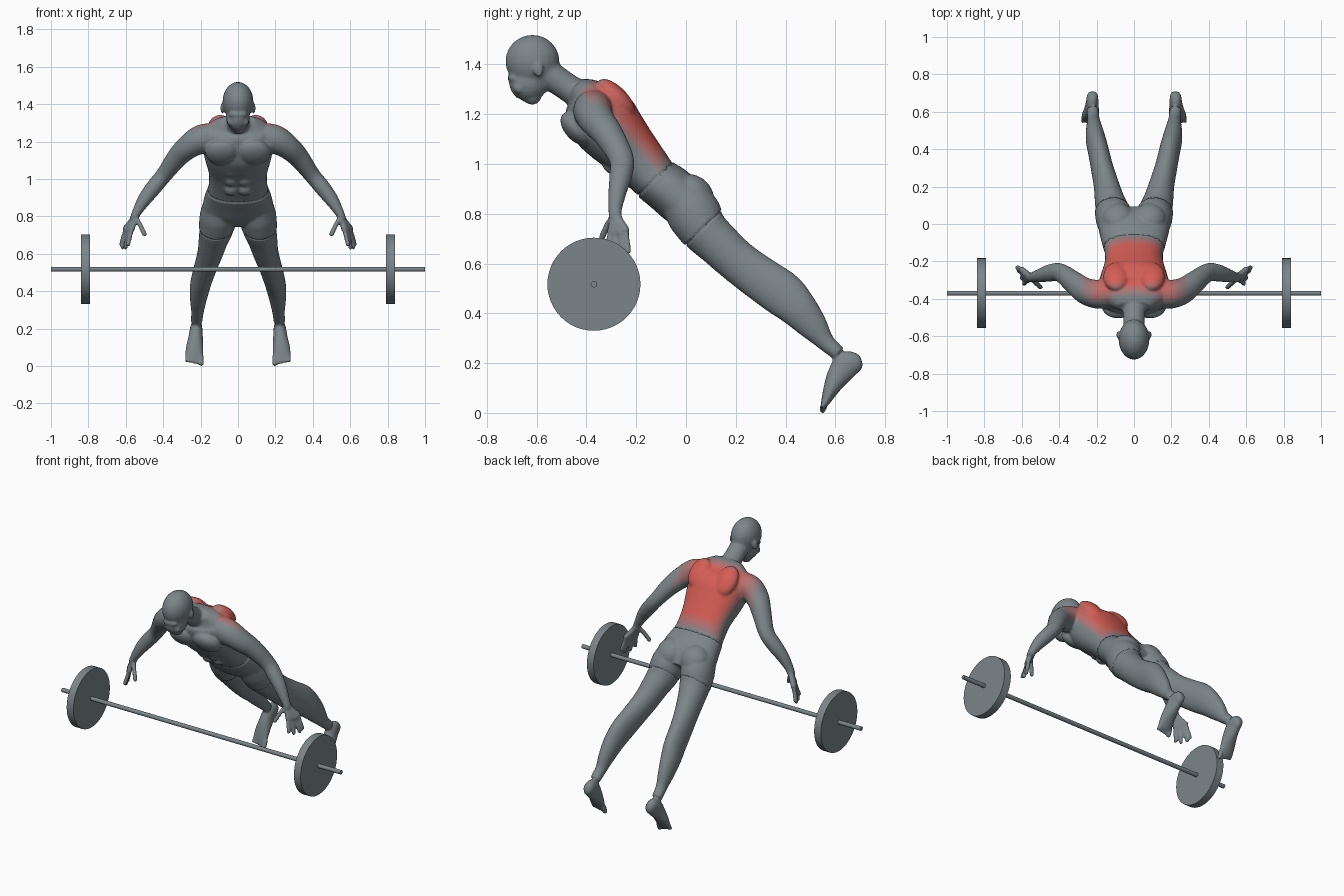
import bpy
import bmesh
import math
from mathutils import Matrix, Vector

if "Cube" in bpy.data.objects:
    bpy.data.objects.remove(bpy.data.objects["Cube"])

# The body leans: "along" runs from shoulders to heels, "out" points out of the back
SIDE = Vector((1, 0, 0))
ALONG = Vector((0, 0.7, -0.714)).normalized()
OUT = SIDE.cross(ALONG)
LEAN = Matrix((SIDE, ALONG, OUT)).transposed().to_4x4()
bm = bmesh.new()


def lean_point(x, t, s):
    return SIDE * x + ALONG * t + OUT * s


def blend(rows, i, f):
    """Smooth interpolation between row i and row i + 1."""
    last = len(rows) - 1
    a, b, c, d = (rows[min(max(k, 0), last)] for k in range(i - 1, i + 3))
    return [q + 0.5 * f * (r - p + f * (2 * p - 5 * q + 4 * r - w + f * (3 * (q - r) + w - p)))
            for p, q, r, w in zip(a, b, c, d)]


def loft(rows, ref=SIDE, power=2.0, sides=24, steps=6):
    """Skin of oval rings; a row is x, y, z, radius along ref, radius across it."""
    path = [blend(rows, i, k / steps) for i in range(len(rows) - 1) for k in range(steps)]
    path.append(list(rows[-1]))
    centres = [Vector(p[:3]) for p in path]
    rings = []
    for i, p in enumerate(path):
        tangent = (centres[min(i + 1, len(path) - 1)] - centres[max(i - 1, 0)]).normalized()
        u = (ref - tangent * ref.dot(tangent)).normalized()
        v = tangent.cross(u)
        ring = []
        for k in range(sides):
            c, s = (g(math.tau * k / sides) for g in (math.cos, math.sin))
            c, s = (math.copysign(abs(n) ** (2 / power), n) for n in (c, s))
            ring.append(bm.verts.new(centres[i] + u * c * p[3] + v * s * p[4]))
        rings.append(ring)
    for lower, upper in zip(rings, rings[1:]):
        for k in range(sides):
            j = (k + 1) % sides
            bm.faces.new((lower[k], lower[j], upper[j], upper[k]))
    bm.faces.new(rings[0][::-1])
    bm.faces.new(rings[-1])


def ball(centre, radii, turn=Matrix()):
    place = Matrix.Translation(centre) @ turn @ Matrix.Diagonal((*radii, 1))
    bmesh.ops.create_uvsphere(bm, u_segments=20, v_segments=12, radius=1, matrix=place)


def lean_ball(x, t, s, radii):
    ball(lean_point(x, t, s), radii, LEAN)


def capsule(points, r):
    for p in points:
        ball(p, (r, r, r))
    for p, q in zip(points, points[1:]):
        loft([(*p, r, r), (*q, r, r)], Vector((0, 1, 0)), sides=12, steps=1)


def lean_rows(rows):
    """Rows of x, along, front, back, half width turned into loft rows."""
    return [(*lean_point(x, t, (f + b) / 2), w, (b - f) / 2) for x, t, f, b, w in rows]


# Torso
loft(lean_rows([
    (0, -1.25, .57, .64, .09), (0, -1.2, .525, .685, .16), (0, -1.15, .48, .705, .19),
    (0, -1.07, .447, .724, .188), (0, -1.0, .448, .712, .178), (0, -.9, .464, .69, .158),
    (0, -.82, .47, .675, .155), (0, -.75, .475, .665, .163), (0, -.68, .482, .68, .178),
    (0, -.61, .488, .68, .185), (0, -.54, .51, .66, .15)]), power=2.3, sides=36)

# Neck
loft([(0, -.58, 1.38, .06, .06), (0, -.5, 1.325, .058, .056), (0, -.44, 1.285, .068, .058),
      (0, -.36, 1.235, .11, .07)])

# Head and face
ball((0, -.617, 1.413), (.083, .109, .106))
ball((0, -.632, 1.33), (.064, .08, .078))
ball((0, -.618, 1.268), (.034, .035, .03))
ball((0, -.695, 1.345), (.05, .022, .018))
ball((0, -.647, 1.265), (.024, .017, .014))
capsule([(0, -.697, 1.325), (0, -.678, 1.277)], .011)
ball((0, -.672, 1.276), (.018, .012, .011))

for m in (1, -1):
    # Ears, cheeks, chest, buttocks, shoulder blades
    ball((m * .084, -.592, 1.378), (.01, .02, .03))
    ball((m * .035, -.67, 1.305), (.024, .024, .024))
    lean_ball(m * .085, -1.12, .488, (.09, .085, .05))
    lean_ball(m * .085, -.605, .632, (.085, .09, .074))
    lean_ball(m * .095, -1.1, .685, (.07, .1, .045))
    # Stomach muscles
    for t in (-.99, -.92, -.85):
        lean_ball(m * .036, t, .472, (.034, .034, .022))

    # Shoulder slope and arm
    loft([(m * .04, -.41, 1.285, .05, .045), (m * .13, -.375, 1.255, .06, .045),
          (m * .22, -.365, 1.22, .06, .05)], Vector((0, 1, 0)))
    loft([(m * x, y, z, a, b) for x, y, z, a, b in (
        (.13, -.37, 1.22, .08, .08), (.2, -.375, 1.21, .077, .078),
        (.265, -.355, 1.172, .07, .066), (.325, -.31, 1.115, .06, .056),
        (.395, -.26, 1.022, .05, .044), (.45, -.262, .955, .046, .043),
        (.5, -.275, .89, .037, .037), (.545, -.285, .815, .027, .024),
        (.556, -.283, .785, .028, .022))], Vector((0, 1, 0)))

    # Hand: palm rays, fingers and thumb
    wrist = (m * .55, -.285, .8)
    for knuckle, tip in (((.6, -.243, .735), (.624, -.232, .65)),
                         ((.594, -.262, .727), (.617, -.25, .634)),
                         ((.582, -.283, .725), (.602, -.288, .634)),
                         ((.568, -.3, .732), (.588, -.32, .65))):
        k, f = ((m * p[0], *p[1:]) for p in (knuckle, tip))
        capsule([wrist, k], .017)
        capsule([k, f], .0125)
    capsule([wrist, (m * .525, -.315, .757), (m * .5, -.338, .705)], .0135)

    # Leg
    loft(lean_rows([(m * x, t, f, b, w) for x, t, f, b, w in (
        (.095, -.66, .51, .67, .08), (.105, -.56, .478, .69, .095),
        (.115, -.48, .47, .664, .092), (.13, -.4, .478, .658, .08),
        (.148, -.29, .488, .66, .068), (.17, -.18, .502, .68, .06),
        (.19, -.07, .52, .703, .056), (.205, .02, .537, .692, .053),
        (.213, .11, .549, .668, .043), (.217, .19, .563, .637, .033),
        (.222, .26, .575, .635, .032))]))

    # Foot and toes
    loft([(m * x, y, z, a, b) for x, y, z, a, b in (
        (.222, .705, .212, .018, .02), (.222, .685, .205, .03, .042),
        (.224, .645, .19, .034, .055), (.227, .61, .145, .04, .046),
        (.232, .583, .095, .047, .032), (.235, .563, .05, .048, .02),
        (.235, .555, .032, .046, .014))])
    for i in range(5):
        x = m * (.196 + i * .0195)
        r = .0145 if i == 0 else .0105
        capsule([(x, .562, .048), (x, .549, .013 + i * .004)], r)

# Fuse the parts into one smooth skin
bmesh.ops.recalc_face_normals(bm, faces=bm.faces)
mesh = bpy.data.meshes.new("body")
bm.to_mesh(mesh)
bm.free()
body = bpy.data.objects.new("body", mesh)
bpy.context.collection.objects.link(body)
remesh = body.modifiers.new("fuse", "REMESH")
remesh.mode = "VOXEL"
remesh.voxel_size = 0.0075
smooth = body.modifiers.new("soften", "SMOOTH")
smooth.factor = 0.5
smooth.iterations = 4
fused = bpy.data.meshes.new_from_object(body.evaluated_get(bpy.context.evaluated_depsgraph_get()))
body.modifiers.clear()
body.data = fused
fused.name = "body"

# Shorts: seams cut as grooves at waist and thighs, cloth slightly raised
WAIST, HEM = -.757, -.481
bm = bmesh.new()
bm.from_mesh(fused)
for t in (WAIST, HEM):
    bmesh.ops.bisect_plane(bm, geom=bm.verts[:] + bm.edges[:] + bm.faces[:], dist=0.002,
                           plane_co=ALONG * t, plane_no=ALONG)
bm.normal_update()
moves = []
for v in bm.verts:
    t = v.co.dot(ALONG)
    if abs(v.co.x) < .3 and v.co.y > -.3:
        if min(abs(t - WAIST), abs(t - HEM)) < .0025:
            moves.append((v, v.normal * -.006))
        elif WAIST < t < HEM:
            moves.append((v, v.normal * .003))
for v, move in moves:
    v.co += move

# Colours: grey skin fading to red over the back
GREY, RED = Vector((.2, .235, .25)), Vector((.66, .11, .09))
LEVELS = 8


def material(name, colour):
    mat = bpy.data.materials.new(name)
    mat.use_nodes = True
    mat.diffuse_color = (*colour, 1)
    mat.node_tree.nodes["Principled BSDF"].inputs["Base Color"].default_value = (*colour, 1)
    return mat


fused.materials.clear()
for i in range(LEVELS):
    name = "grey" if i == 0 else "red" if i == LEVELS - 1 else f"grey_red_blend_{i}"
    fused.materials.append(material(name, GREY.lerp(RED, i / (LEVELS - 1))))
for face in bm.faces:
    c = face.calc_center_median()
    t, s = c.dot(ALONG), c.dot(OUT)
    glow = min((s - .59) / .07, (t + 1.23) / .07, (WAIST - t) / .1, (.3 - abs(c.x)) / .17)
    face.material_index = round(min(max(glow, 0), 1) * (LEVELS - 1))
    face.smooth = True
bm.to_mesh(fused)
bm.free()


# Barbell
def rod(name, x, radius, length):
    bpy.ops.mesh.primitive_cylinder_add(vertices=48, radius=radius, depth=length,
                                        location=(x, -.37, .517), rotation=(0, math.pi / 2, 0))
    obj = bpy.context.object
    obj.name = name
    obj.data.materials.append(fused.materials[0])
    bpy.ops.object.shade_smooth_by_angle()


rod("bar", 0, .013, 2)
rod("left_weight", .815, .187, .048)
rod("right_weight", -.815, .187, .048)
